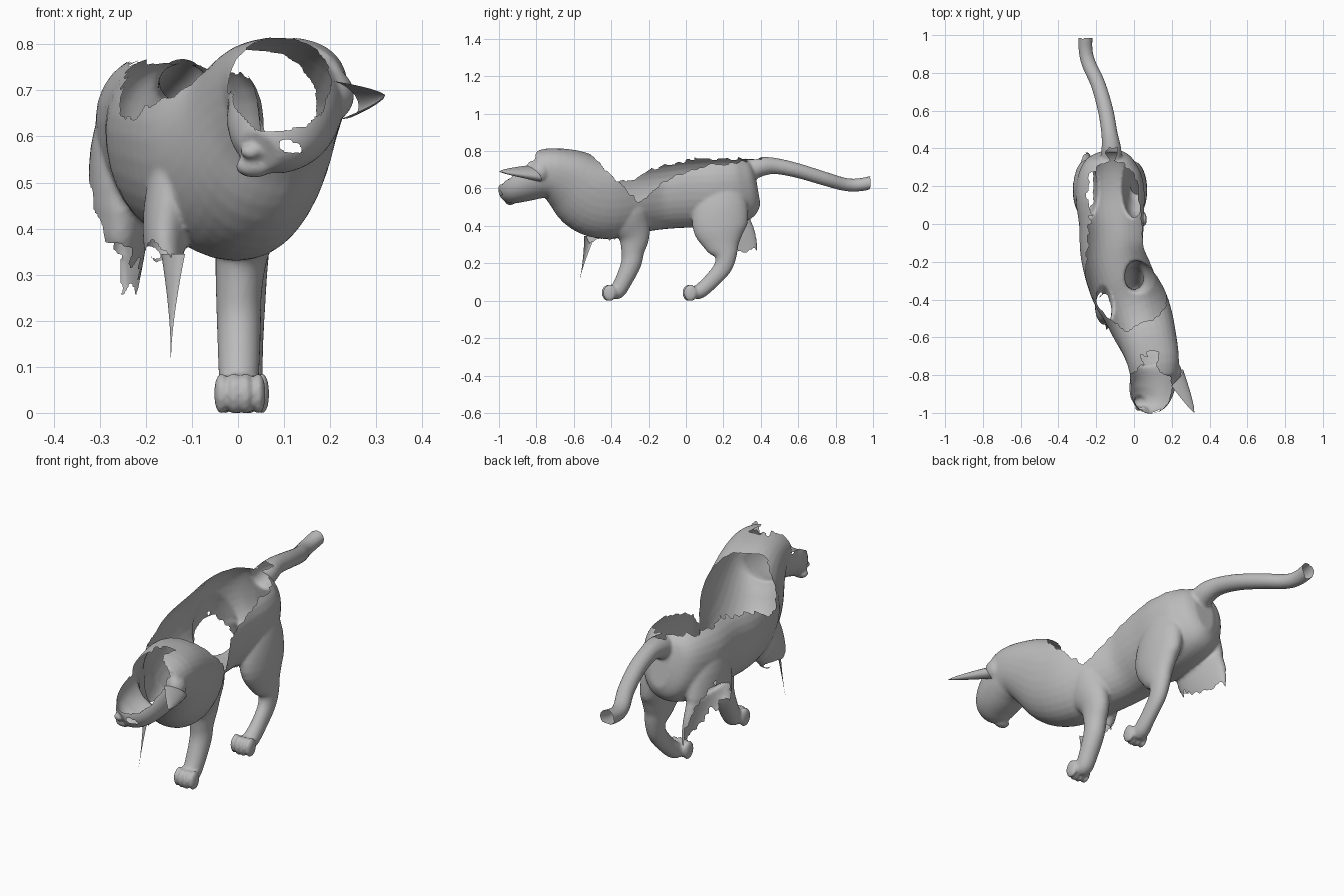
import bpy, bmesh, math
from mathutils import Vector, noise

if "Cube" in bpy.data.objects:
    bpy.data.objects.remove(bpy.data.objects["Cube"], do_unlink=True)

grey = bpy.data.materials.new("plain grey")
grey.use_nodes = True
grey.diffuse_color = (0.5, 0.5, 0.5, 1)
grey.node_tree.nodes["Principled BSDF"].inputs["Base Color"].default_value = (0.5, 0.5, 0.5, 1)


def spline(rows, steps=4):
    """Catmull-Rom through rows of numbers."""
    out = []
    for i in range(len(rows) - 1):
        p = [rows[max(i - 1, 0)], rows[i], rows[i + 1], rows[min(i + 2, len(rows) - 1)]]
        for k in range(steps):
            t = k / steps
            out.append([0.5 * (2 * b + (c - a) * t + (2 * a - 5 * b + 4 * c - d) * t * t
                               + (3 * b - a - 3 * c + d) * t ** 3) for a, b, c, d in zip(*p)])
    return out + [list(rows[-1])]


def loft(bm, rows, power=2.0, egg=0.0, sides=32):
    """Closed tube through sections (x, y, z, half width, half depth); egg widens the top."""
    rows = spline(rows)
    rings = []
    for i, r in enumerate(rows):
        t = (Vector(rows[min(i + 1, len(rows) - 1)][:3]) - Vector(rows[max(i - 1, 0)][:3])).normalized()
        side = (Vector((1, 0, 0)) - t * t.x).normalized()
        up = side.cross(t)
        ring = []
        for k in range(sides):
            a = 2 * math.pi * k / sides
            c, s = math.cos(a), math.sin(a)
            c = math.copysign(abs(c) ** (2 / power), c)
            s = math.copysign(abs(s) ** (2 / power), s)
            c *= 1 + egg * s * math.copysign(1, up.z)
            ring.append(bm.verts.new(Vector(r[:3]) + side * c * r[3] + up * s * r[4]))
        rings.append(ring)
    faces = [bm.faces.new(rings[0]), bm.faces.new(rings[-1])]
    for a, b in zip(rings, rings[1:]):
        for k in range(sides):
            faces.append(bm.faces.new((a[k], a[k - 1], b[k - 1], b[k])))
    bmesh.ops.recalc_face_normals(bm, faces=faces)


def blob(bm, centre, size):
    made = bmesh.ops.create_uvsphere(bm, u_segments=16, v_segments=10, radius=1)["verts"]
    for v in made:
        v.co = Vector(centre) + Vector([a * b for a, b in zip(v.co, size)])


def finish(name, bm):
    mesh = bpy.data.meshes.new(name)
    bm.to_mesh(mesh)
    bm.free()
    mesh.materials.append(grey)
    for p in mesh.polygons:
        p.use_smooth = True
    obj = bpy.data.objects.new(name, mesh)
    bpy.context.collection.objects.link(obj)
    return obj


def lerp_table(table, y):
    if y <= table[0][0]:
        return table[0][1]
    for (a, za), (b, zb) in zip(table, table[1:]):
        if y <= b:
            return za + (zb - za) * (y - a) / (b - a)
    return table[-1][1]


bm = bmesh.new()
# Trunk and neck, then the head
loft(bm, [(-.12, .38, .62, .055, .10), (-.12, .35, .615, .115, .15), (-.125, .28, .605, .16, .185),
          (-.127, .16, .595, .18, .20), (-.12, 0, .59, .168, .195), (-.115, -.15, .575, .166, .19),
          (-.065, -.30, .563, .178, .202), (-.005, -.42, .555, .178, .22), (.035, -.52, .58, .168, .212),
          (.075, -.63, .65, .15, .172), (.10, -.72, .685, .137, .138), (.105, -.79, .68, .125, .128)],
     power=2.25, egg=.14)
loft(bm, [(.10, -.70, .685, .12, .12), (.103, -.79, .675, .126, .125), (.098, -.85, .65, .122, .115),
          (.083, -.905, .62, .113, .098), (.063, -.945, .592, .09, .076), (.045, -.975, .575, .05, .045)])
# Cheek swelling under the ear, nose and chin
blob(bm, (.195, -.78, .695), (.058, .06, .06))
blob(bm, (.028, -.972, .572), (.024, .02, .016))
blob(bm, (.035, -.94, .54), (.042, .03, .024))
# Tail
loft(bm, [(-.12, .33, .70, .055, .06), (-.12, .40, .722, .052, .052), (-.13, .48, .725, .043, .043),
          (-.15, .60, .70, .041, .039), (-.19, .74, .658, .039, .037), (-.24, .85, .627, .038, .035),
          (-.257, .93, .625, .037, .035), (-.255, 1.03, .645, .039, .037)])
# Complete legs on the left side
loft(bm, [(-.03, .19, .66, .06, .09), (-.01, .19, .52, .072, .14), (.005, .18, .40, .065, .145),
          (.012, .195, .31, .052, .10), (.018, .212, .245, .042, .06), (.02, .195, .18, .036, .048),
          (.02, .135, .11, .034, .042), (.016, .08, .06, .038, .04), (.012, .045, .046, .038, .036)])
loft(bm, [(.05, -.33, .58, .07, .09), (.04, -.32, .47, .072, .12), (.01, -.28, .36, .058, .088),
          (.002, -.285, .27, .05, .062), (.002, -.295, .20, .048, .054), (.002, -.335, .11, .045, .046),
          (.002, -.365, .06, .042, .044), (.002, -.39, .05, .04, .038)])
# Toes
for cx, cy in ((.012, .012), (.004, -.42)):
    for i in range(4):
        o = i - 1.5
        blob(bm, (cx + o * .027, cy + abs(o) * .008, .047), (.0155, .037, .046))
# Torn right thigh and shoulder
loft(bm, [(-.22, .18, .68, .07, .10), (-.243, .18, .57, .078, .14), (-.256, .19, .43, .066, .155),
          (-.254, .25, .33, .047, .13), (-.248, .28, .25, .028, .105), (-.245, .29, .18, .02, .07)])
loft(bm, [(-.10, -.38, .58, .07, .10), (-.14, -.41, .47, .062, .11), (-.16, -.45, .37, .045, .085),
          (-.15, -.50, .27, .028, .05)])
solid = finish("body_solid", bm)

# Fuse everything into one smooth skin
m = solid.modifiers.new("Fuse", "REMESH")
m.mode = "VOXEL"
m.voxel_size = .008
m = solid.modifiers.new("Soften", "SMOOTH")
m.factor = .5
m.iterations = 4
bpy.context.view_layer.update()
skin = bpy.data.meshes.new_from_object(solid.evaluated_get(bpy.context.evaluated_depsgraph_get()))
bm = bmesh.new()
bm.from_mesh(skin)
bpy.data.objects.remove(solid, do_unlink=True)

# Height of the torn back edge along y, on each side
LEFT = [(-.54, .87), (-.485, .77), (-.38, .66), (-.25, .53), (-.11, .65), (.07, .72), (.35, .755)]
RIGHT = [(-.62, .87), (-.57, .77), (-.50, .70), (-.38, .65), (-.27, .655), (-.19, .71), (.02, .765), (.35, .768)]
MID = [(-.5, .03), (-.3, -.07), (-.1, -.115), (.4, -.12)]


def torn(c):
    n = noise.noise(c * 28) * .022
    x, y, z = c
    if y > .98 + n * .7:                                    # open tail end
        return True
    if -.62 < y < .40 + n:                                  # missing back
        s = min(max((x - lerp_table(MID, y)) / .24 + .5, 0), 1)
        if z > lerp_table(RIGHT, y) * (1 - s) + lerp_table(LEFT, y) * s + n:
            return True
    if y < -.68 + n:                                        # missing crown
        if ((x - .09) / .108) ** 2 + ((z - .72) / .103) ** 2 < 1 + n * 6:
            return True
        if y < -.84 and ((x - .115) / .024) ** 2 + ((z - .582 + (x - .115) * .2) / .011) ** 2 < 1:
            return True                                     # eye opening
    if x < -.12 and y > .02:                                # right thigh
        if z < .27 + max(0, .26 - y) * .4 + n * 1.5:
            return True
        if x < -.255 and z < .53 - 7 * (y - .21) ** 2 + n * 1.5:
            return True
    return x < -.09 and y < -.3 and z < .33 + (-.14 - x) * .5 + n * 1.5  # right shoulder end


bmesh.ops.delete(bm, geom=[f for f in bm.faces if torn(f.calc_center_median())], context="FACES")

# Drop loose crumbs
seen, crumbs = set(), []
for v in bm.verts:
    if v in seen:
        continue
    seen.add(v)
    island, stack = [], [v]
    while stack:
        w = stack.pop()
        island.append(w)
        for e in w.link_edges:
            o = e.other_vert(w)
            if o not in seen:
                seen.add(o)
                stack.append(o)
    if len(island) < 150:
        crumbs += island
bmesh.ops.delete(bm, geom=crumbs, context="VERTS")

# Even out the stair steps along the torn edges, and rest the paws on the ground
for _ in range(2):
    rim = [v for v in bm.verts if v.is_boundary]
    bmesh.ops.smooth_vert(bm, verts=rim, factor=.5, use_axis_x=True, use_axis_y=True, use_axis_z=True)
low = min(v.co.z for v in bm.verts)
for v in bm.verts:
    v.co.z -= low
finish("body_shell", bm)


def half_cone(name, base, across, bulge, tip, taper, cols=12, rows=8):
    """Open curved leaf that narrows to a tip."""
    bm = bmesh.new()
    grid = []
    for j in range(rows + 1):
        t = j / rows
        w = max((1 - t) ** taper, .03)
        centre = Vector(base).lerp(Vector(tip), t)
        grid.append([bm.verts.new(centre + Vector(across) * math.cos(math.pi * i / cols) * w
                                  + Vector(bulge) * math.sin(math.pi * i / cols) * w)
                     for i in range(cols + 1)])
    for a, b in zip(grid, grid[1:]):
        for i in range(cols):
            bm.faces.new((a[i], a[i + 1], b[i + 1], b[i]))
    return finish(name, bm)


# Remaining ear and the thin strip hanging from the chest
half_cone("left_ear", (.21, -.82, .68), (-.014, -.035, .042), (.05, .035, -.003), (.318, -.998, .69), .7)
half_cone("chest_strip", (-.14, -.515, .345), (.025, -.028, 0), (-.01, -.01, 0), (-.146, -.567, .12), 1.6, 6, 8)
